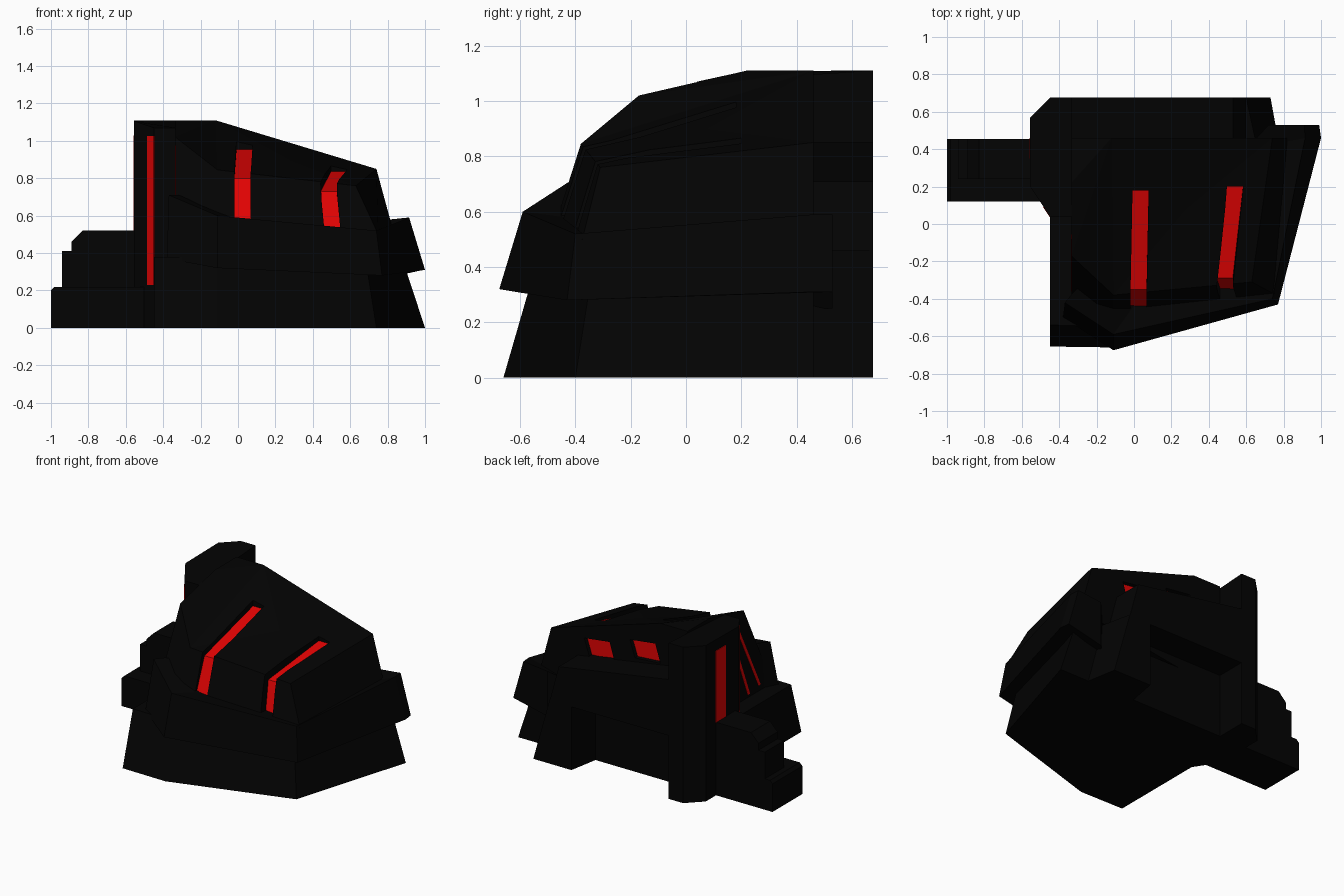
import bpy, bmesh
from mathutils import Vector

if "Cube" in bpy.data.objects:
    bpy.data.objects.remove(bpy.data.objects["Cube"])


def material(name, col):
    m = bpy.data.materials.new(name)
    m.diffuse_color = (*col, 1)
    m.use_nodes = True
    m.node_tree.nodes["Principled BSDF"].inputs["Base Color"].default_value = m.diffuse_color
    return m


BLACK = material("matte black", (0.0009, 0.0009, 0.0009))
RED = material("signal red", (0.76, 0.0009, 0.0009))


def make(name, verts, faces, mats=(BLACK,), red_faces=(), poke=()):
    bm = bmesh.new()
    vs = [bm.verts.new(v) for v in verts]
    poked = []
    for i, f in enumerate(faces):
        face = bm.faces.new([vs[k] for k in f])
        face.material_index = 1 if i in red_faces else 0
        if i in poke:
            poked.append(face)
    bmesh.ops.poke(bm, faces=poked)
    bmesh.ops.recalc_face_normals(bm, faces=bm.faces)
    me = bpy.data.meshes.new(name)
    bm.to_mesh(me)
    bm.free()
    for m in mats:
        me.materials.append(m)
    ob = bpy.data.objects.new(name, me)
    bpy.context.collection.objects.link(ob)
    return ob


def loft(name, bottom, top, top_faces=None, mats=(BLACK,), red_faces=(), poke=()):
    """Solid between two matching outlines; side faces come first."""
    n = len(bottom)
    faces = [(i, (i + 1) % n, (i + 1) % n + n, i + n) for i in range(n)]
    faces.append(tuple(reversed(range(n))))
    for f in top_faces or [tuple(range(n))]:
        faces.append(tuple(k + n for k in f))
    return make(name, list(bottom) + list(top), faces, mats, red_faces, poke)


def cut(ob, cutter):
    """Carve a recess; its floor keeps the cutter's red face."""
    mod = ob.modifiers.new("recess", "BOOLEAN")
    mod.operation = "DIFFERENCE"
    mod.solver = "EXACT"
    mod.material_mode = "TRANSFER"
    mod.object = cutter
    bpy.context.view_layer.objects.active = ob
    bpy.ops.object.modifier_apply(modifier=mod.name)
    bpy.data.objects.remove(cutter)


# sloped base skirt
loft("base",
     [(-.45, -.655, 0), (-.11, -.66, 0), (.74, -.40, 0), (1.0, .46, 0), (-.45, .46, 0)],
     [(-.45, -.54, .38), (-.11, -.55, .38), (.68, -.34, .38), (.875, .46, .38), (-.45, .46, .38)])

# overhanging armour belt
loft("armour_belt",
     [(-.38, -.50, .37), (-.11, -.675, .32), (.77, -.43, .28), (1.0, .46, .31), (.99, .53, .31),
      (.72, .53, .25), (.6, .4, .25), (-.33, -.40, .37)],
     [(-.37, -.42, .71), (-.11, -.59, .60), (.74, -.40, .52), (.915, .46, .59), (.91, .53, .59),
      (.72, .53, .57), (.6, .4, .47), (-.32, -.36, .71)],
     [(0, 1, 7), (1, 6, 7), (1, 2, 6), (2, 3, 6), (3, 4, 5, 6)])

# upper hull with faceted roof
hull = loft("upper_hull",
            [(-.335, -.50, .36), (-.11, -.49, .50), (.75, -.375, .50), (.835, .46, .50),
             (-.12, .46, .36), (-.335, .46, .36), (-.335, .22, .36)],
            [(-.335, -.17, 1.02), (-.11, -.38, .845), (.63, -.31, .76), (.74, .46, .85),
             (-.12, .46, 1.11), (-.335, .46, 1.11), (-.335, .22, 1.11)],
            [(0, 1, 4), (0, 4, 6), (4, 5, 6), (1, 2, 3, 4)], poke=(11,))

# red channels running over the roof and down the front
for path in ([(.035, .18, .955), (.024, -.35, .80), (.024, -.445, .56)],
             [(.54, .20, .835), (.485, -.29, .73), (.505, -.35, .52)]):
    outs = [Vector((0, 0, .2)), Vector((0, -.2, .2)), Vector((0, -.25, 0))]
    sides = []
    for dx in (-.043, .043):
        pts = [Vector(p) + Vector((dx, 0, 0)) for p in path]
        sides.append(pts + [p + o for p, o in zip(reversed(pts), reversed(outs))])
    cut(hull, loft("channel_cutter", sides[0], sides[1],
                   [(0, 1, 4, 5), (1, 2, 3, 4)], (BLACK, RED), (0, 1)))

# recessed red rear windows
for x, z in ((.36, .80), (0, .885)):
    q = [(x - .12, z - .06), (x + .08, z - .075), (x + .12, z + .045), (x - .08, z + .07)]
    cut(hull, loft("window_cutter", [(a, .43, b) for a, b in q], [(a, .6, b) for a, b in q],
                   None, (BLACK, RED), (4,)))

# slanted slits on the hull's left flank
for k, ends in enumerate([((-.08, .975), (-.36, .42)), ((-.08, .80), (-.24, .40))]):
    quad = list(ends) + [(y + .025, z) for y, z in reversed(ends)]
    loft(f"flank_slit_{k}", [(-.325, y, z) for y, z in quad],
         [(-.337, y, z) for y, z in quad], mats=(RED,))

# corner tower
plan = [(-.45, .04), (-.335, .04), (-.335, .675), (-.45, .675), (-.555, .57), (-.555, .20)]
tower_top = [1.07, 1.07, 1.11, 1.11, 1.11, 1.105]
loft("tower", [(x, y, 0) for x, y in plan],
     [(x, y, z) for (x, y), z in zip(plan, tower_top)])


def tower_strip(name, a, b, z0, z1, off):
    p = [a, b, (b[0] + off[0], b[1] + off[1]), (a[0] + off[0], a[1] + off[1])]
    loft(name, [(*q, z0) for q in p], [(*q, z1) for q in p], mats=(RED,))


tower_strip("tower_front_strip", (-.447, .04), (-.482, .093), .23, 1.025, (-.004, -.003))
tower_strip("tower_side_strip", (-.554, .35), (-.554, .46), .52, 1.03, (-.005, 0))

# stepped annex on the left: low plinth, set-back upper steps
plinth = [(-1, 0), (-1, .20), (-.98, .22), (-.45, .22), (-.45, 0)]
steps = [(-.94, .1), (-.94, .41), (-.89, .41), (-.89, .46), (-.83, .52), (-.45, .52), (-.45, .1)]
for name, profile, y in (("annex_plinth", plinth, .12), ("annex_steps", steps, .24)):
    loft(name, [(a, y, b) for a, b in profile], [(a, .455, b) for a, b in profile])

# rear overhang and pier
loft("rear_overhang",
     [(-.40, .44, .45), (.60, .44, .45), (.60, .675, .45), (-.40, .675, .45)],
     [(-.40, .44, .86), (.53, .44, .71), (.53, .675, .71), (-.40, .675, .86)])
loft("rear_pier",
     [(.38, .40, 0), (.78, .40, 0), (.73, .675, 0), (.43, .675, 0)],
     [(.38, .40, .46), (.66, .40, .46), (.60, .675, .46), (.43, .675, .46)])
